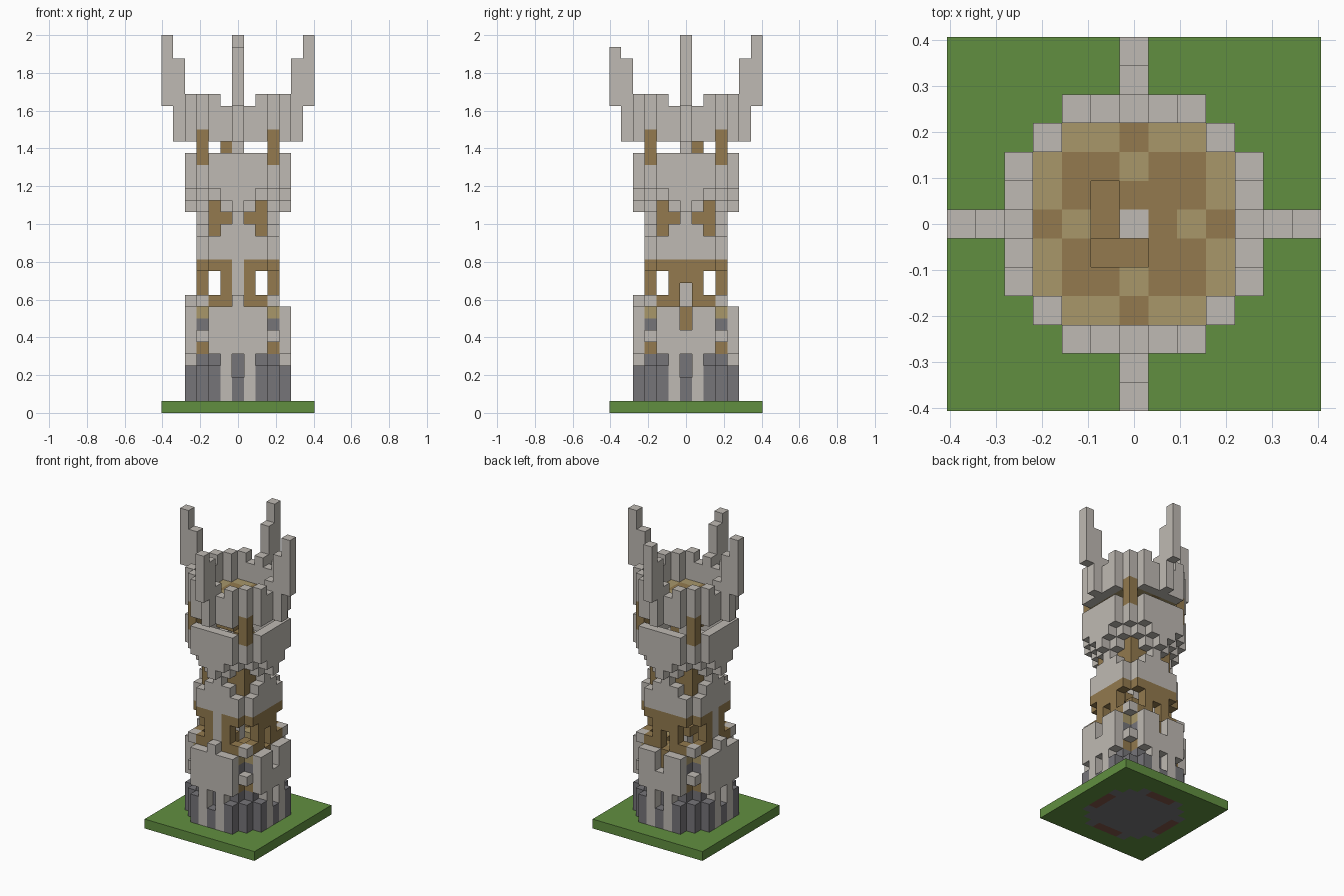
import bpy, bmesh
from mathutils import Vector

if "Cube" in bpy.data.objects:
    bpy.data.objects.remove(bpy.data.objects["Cube"])

U = 1 / 16  # side of one block


def srgb(hexa):
    vals = [int(hexa[i:i + 2], 16) / 255 for i in (0, 2, 4)]
    return [v / 12.92 if v < 0.04 else ((v + 0.055) / 1.055) ** 2.4 for v in vals] + [1]


def material(name, hexa):
    m = bpy.data.materials.new(name)
    m.use_nodes = True
    m.diffuse_color = srgb(hexa)
    m.node_tree.nodes["Principled BSDF"].inputs["Base Color"].default_value = srgb(hexa)
    return m


LIGHT, DARK, BROWN, TAN, GREEN, DIRT = range(6)
MATS = [material("pale_stone", "bfbab3"), material("dark_stone", "767579"),
        material("brown_wood", "937a4e"), material("tan_wood", "a8976a"),
        material("grass_green", "618f40"), material("dirt", "805548")]

blocks = {}  # (x, y, z) -> (part, colour)


def put(part, col, x, y, lo, hi):
    for z in range(lo, hi + 1):
        blocks[x, y, z] = (part, col)


def around(j, r):
    """The cell j along, r out, on all four sides and mirrored."""
    return {p for s in (j, -j) for p in ((s, -r), (r, s), (-s, r), (-r, -s))}


def ring(part, col, j, r, lo, hi):
    for x, y in around(j, r):
        put(part, col, x, y, lo, hi)


def floor(part, z, reach):
    """Wooden floor with a tan rim."""
    for x in range(-reach, reach + 1):
        for y in range(-reach, reach + 1):
            far, near = max(abs(x), abs(y)), min(abs(x), abs(y))
            if far == 3 and near == 3:
                continue
            rim = (far == 3) != (near == 0 and far >= 2)
            put(part, TAN if rim else BROWN, x, y, z, z)


# Grass base with stone and dirt showing underneath
for x in range(-6, 7):
    for y in range(-6, 7):
        far, near = max(abs(x), abs(y)), min(abs(x), abs(y))
        col = GREEN
        if far <= 4 and far + near <= 6:
            col = DIRT if far == 4 and near <= 1 else DARK
        put("grass_base", col, x, y, 0, 0)

# Floors
floor("lower_floor", 8, 3)
floor("middle_floor", 16, 2)
floor("top_floor", 23, 3)

# Dark foundation
ring("foundation", DARK, 2, 4, 1, 3)
ring("foundation", DARK, 0, 4, 1, 2)
ring("foundation", DARK, 3, 3, 1, 3)
ring("foundation", DARK, 2, 3, 1, 4)
ring("foundation", DARK, 0, 3, 1, 4)

# Lower wall
ring("lower_wall", LIGHT, 2, 4, 5, 8)
ring("lower_wall", LIGHT, 1, 4, 1, 8)
ring("lower_wall", LIGHT, 0, 4, 5, 9)
ring("lower_corner", BROWN, 2, 3, 5, 5)
ring("lower_corner", LIGHT, 2, 3, 6, 6)
ring("lower_corner", DARK, 2, 3, 7, 7)
ring("lower_corner", LIGHT, 3, 3, 6, 6)
ring("lower_corner", LIGHT, 3, 3, 9, 9)

# Middle wall with timber window frames
ring("middle_wall", LIGHT, 0, 3, 9, 17)
ring("middle_wall", LIGHT, 1, 3, 13, 15)
ring("middle_wall", LIGHT, 2, 3, 13, 14)
ring("window_frame", BROWN, 1, 3, 9, 12)
ring("window_frame", BROWN, 2, 3, 9, 9)
ring("window_frame", BROWN, 2, 3, 12, 12)
ring("middle_post", BROWN, 2, 2, 15, 17)

# Two doorways
for dx, dy in ((1, 0), (0, 1)):
    for z in (7, 8, 9):
        blocks.pop((4 * dx, 4 * dy, z), None)
    for z in (9, 10):
        blocks.pop((3 * dx, 3 * dy, z), None)
    put("door_frame", BROWN, 3 * dx, 3 * dy, 7, 8)
    put("door_frame", BROWN, 3 * dx, 3 * dy, 11, 12)

# Upper wall, stepping outwards
ring("upper_wall", LIGHT, 1, 3, 17, 18)
ring("upper_wall", LIGHT, 0, 3, 17, 18)
ring("upper_wall", LIGHT, 2, 3, 18, 18)
for j in range(3):
    ring("upper_wall", LIGHT, j, 4, 17 + j, 21)
ring("upper_wall", LIGHT, 3, 3, 19, 20)
ring("upper_post", BROWN, 3, 3, 21, 23)

# Crown with battlements
ring("crown", LIGHT, 3, 3, 24, 26)
for j, top in enumerate((26, 25, 26)):
    ring("crown", LIGHT, j, 4, 23, top)

# Horns, the front one a block shorter
ring("horn", LIGHT, 0, 5, 23, 29)
ring("horn", LIGHT, 0, 6, 26, 31)
del blocks[0, -6, 31]

# Spiral stair around a stone column
STEPS = [((1, -1), (1, 0)), ((-1, -1), (0, -1)), ((-1, 0), (-1, 1)), ((1, 1), (0, 1))]
for f in (8, 16, 23):
    for below in (1, 2):
        for x, y in STEPS[(f - below) % 4]:
            blocks.pop((x, y, f), None)
for z in range(1, 23):
    for x, y in STEPS[z % 4]:
        put("stair", BROWN, x, y, z, z)
put("column", LIGHT, 0, 0, 1, 23)


def build(part):
    """Make one object from the exposed block faces of a part."""
    bm = bmesh.new()
    corners = {}

    def vert(p):
        if p not in corners:
            corners[p] = bm.verts.new(((p[0] - 0.5) * U, (p[1] - 0.5) * U, p[2] * U))
        return corners[p]

    for cell, (name, col) in blocks.items():
        if name != part:
            continue
        for axis in range(3):
            for side in (0, 1):
                near = list(cell)
                near[axis] += 2 * side - 1
                if tuple(near) in blocks:
                    continue
                loop = []
                for a, b in ((0, 0), (1, 0), (1, 1), (0, 1)):
                    p = list(cell)
                    p[axis] += side
                    p[(axis + 1) % 3] += a
                    p[(axis + 2) % 3] += b
                    loop.append(vert(tuple(p)))
                face = bm.faces.new(loop if side else loop[::-1])
                face.material_index = col
    mesh = bpy.data.meshes.new(part)
    for m in MATS:
        mesh.materials.append(m)
    bm.to_mesh(mesh)
    bm.free()
    bpy.context.collection.objects.link(bpy.data.objects.new(part, mesh))


for part in sorted({name for name, col in blocks.values()}):
    build(part)
